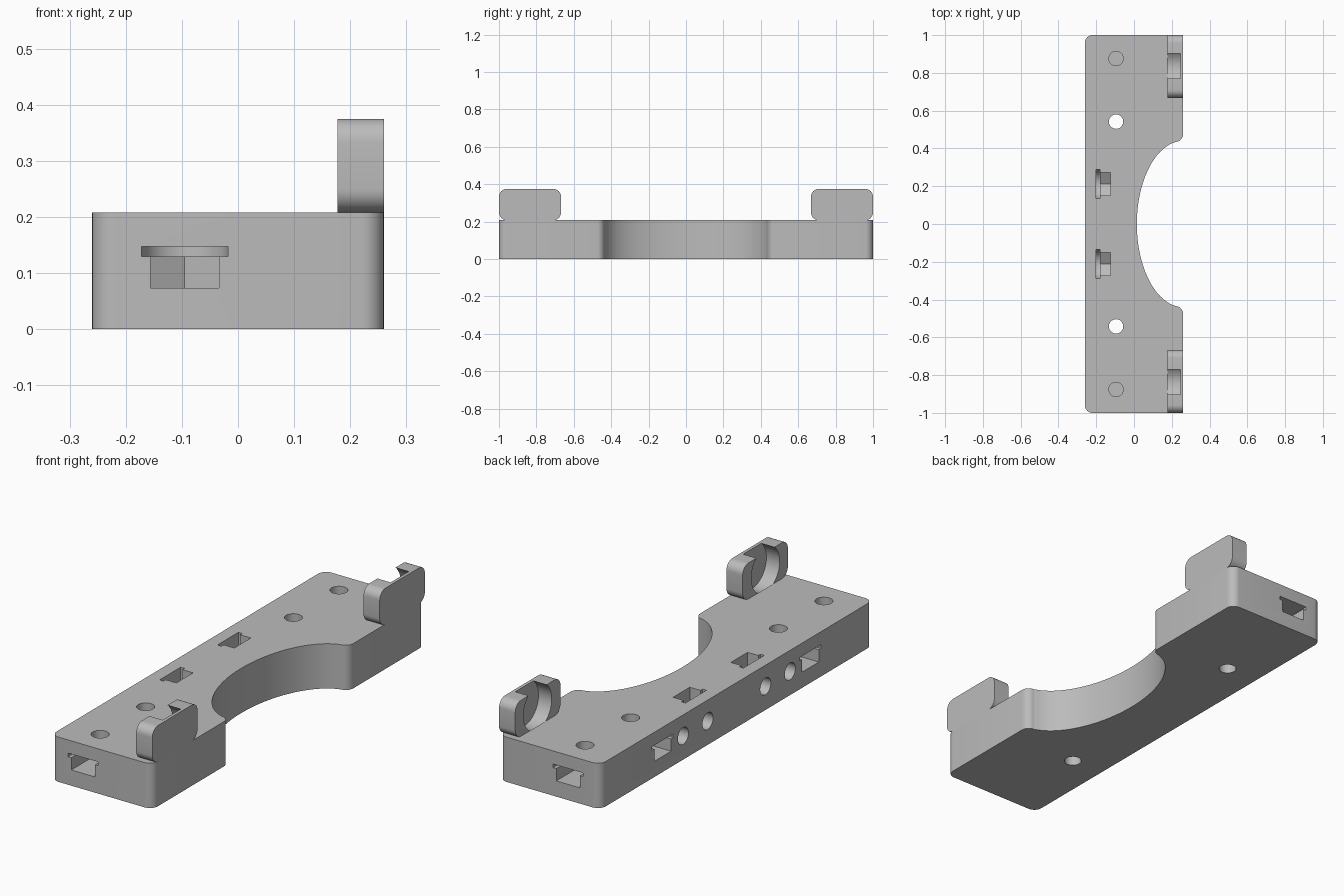
import bpy, bmesh, math
from mathutils import Vector

if "Cube" in bpy.data.objects:
    bpy.data.objects.remove(bpy.data.objects["Cube"])

X, Y, Z = Vector((1, 0, 0)), Vector((0, 1, 0)), Vector((0, 0, 1))
TOP = 0.208        # height of the base
BOLT_X = -0.095    # line of the vertical bolts
BORE_Z = 0.11      # height of the horizontal bores

grey = bpy.data.materials.new("plain grey")
grey.use_nodes = True
grey.diffuse_color = (0.5, 0.5, 0.5, 1)
grey.node_tree.nodes["Principled BSDF"].inputs["Base Color"].default_value = (0.5, 0.5, 0.5, 1)


def arc(cx, cy, rx, ry, start, end, n):
    angles = [math.radians(start + (end - start) * i / n) for i in range(n + 1)]
    return [(cx + rx * math.cos(a), cy + ry * math.sin(a)) for a in angles]


def circle(cx, cy, r, n=40):
    return arc(cx, cy, r, r, 0, 360, n)[:-1]


def rounded_rect(x0, y0, x1, y1, r):
    return (arc(x0 + r, y0 + r, r, r, 180, 270, 8) + arc(x1 - r, y0 + r, r, r, 270, 360, 8)
            + arc(x1 - r, y1 - r, r, r, 0, 90, 8) + arc(x0 + r, y1 - r, r, r, 90, 180, 8))


def prism(name, outline, lo, hi, u=X, v=Y, h=Z, origin=Vector()):
    """Extrude an outline in the u-v plane from lo to hi along h."""
    bm = bmesh.new()
    face = bm.faces.new([bm.verts.new(origin + u * a + v * b + h * lo) for a, b in outline])
    made = bmesh.ops.extrude_face_region(bm, geom=[face])["geom"]
    bmesh.ops.translate(bm, vec=h * (hi - lo),
                        verts=[g for g in made if isinstance(g, bmesh.types.BMVert)])
    bmesh.ops.recalc_face_normals(bm, faces=bm.faces)
    mesh = bpy.data.meshes.new(name)
    bm.to_mesh(mesh)
    bm.free()
    mesh.materials.append(grey)
    obj = bpy.data.objects.new(name, mesh)
    bpy.context.collection.objects.link(obj)
    return obj


def activate(obj):
    bpy.ops.object.select_all(action='DESELECT')
    obj.select_set(True)
    bpy.context.view_layer.objects.active = obj


def cut(obj, cutter):
    cutter.hide_render = True
    mod = obj.modifiers.new("cut", 'BOOLEAN')
    mod.operation, mod.solver, mod.object = 'DIFFERENCE', 'EXACT', cutter
    activate(obj)
    bpy.ops.object.modifier_apply(modifier=mod.name)
    bpy.data.objects.remove(cutter)


def nut_trap(obj, origin, u, v, h, reach, nut, washer):
    """Hexagonal nut slot with a wider washer slot, open along +u."""
    w = 0.061
    tip, shoulder = 2 * w / math.sqrt(3), w / math.sqrt(3)
    hexagon = [(reach, -w), (reach, w), (-shoulder, w), (-tip, 0), (-shoulder, -w)]
    disc = [(reach, -0.077), (reach, 0.077)] + arc(0, 0, 0.077, 0.077, 90, 270, 24)
    cut(obj, prism("nut_cutter", hexagon, *nut, u, v, h, origin))
    cut(obj, prism("washer_cutter", disc, *washer, u, v, h, origin))


# Base plate with rounded corners and a curved notch
outline = (arc(-0.22, -0.96, 0.04, 0.04, 180, 270, 8)
           + arc(0.22, -0.96, 0.04, 0.04, 270, 360, 8)
           + arc(0.22, -0.475, 0.04, 0.04, 0, 90, 8)
           + arc(0.26, 0, 0.245, 0.44, 260, 100, 64)
           + arc(0.22, 0.475, 0.04, 0.04, 270, 360, 8)
           + arc(0.22, 0.96, 0.04, 0.04, 0, 90, 8)
           + arc(-0.22, 0.96, 0.04, 0.04, 90, 180, 8))
base = prism("base_plate", outline, 0, TOP)

for side, label in ((-1, "front"), (1, "back")):
    # Vertical bolt holes: blind at the end, through nearer the middle
    cut(base, prism("bore", circle(BOLT_X, side * 0.876, 0.038), 0.1, 0.3))
    cut(base, prism("bore", circle(BOLT_X, side * 0.542, 0.038), -0.1, 0.3))
    # Nut slots entering from the end face and from the long face
    flat = dict(h=Z, nut=(0.073, 0.14), washer=(0.13, 0.147))
    nut_trap(base, Vector((BOLT_X, side * 0.876, 0)), Y * side, X, reach=0.2, **flat)
    nut_trap(base, Vector((BOLT_X, side * 0.542, 0)), -X, Y, reach=0.25, **flat)
    # Nut slot entering from the top
    nut_trap(base, Vector((0, side * 0.212, BORE_Z)), Z, Y, X, reach=0.2,
             nut=(-0.19, -0.125), washer=(-0.2, -0.18))
    # Horizontal bores in the long face
    for y, depth in ((0.212, -0.15), (0.392, -0.125)):
        cut(base, prism("bore", circle(side * y, BORE_Z, 0.039), -0.35, depth, Y, Z, X))

    # Upright clip with a round recess that breaks through its top
    y0, y1 = sorted((side * 0.668, side))
    clip = prism(label + "_clip", rounded_rect(y0, TOP, y1, 0.375, 0.042),
                 0.177, 0.26, Y, Z, X)
    recess = circle(side * 0.836, 0.295, 0.104, 64)
    cut(clip, prism("recess", recess, 0.1, 0.245, Y, Z, X))
    cut(base, prism("recess", recess, 0.177, 0.245, Y, Z, X))
    activate(clip)
    bpy.ops.object.shade_smooth_by_angle(angle=math.radians(30))

activate(base)
bpy.ops.object.shade_smooth_by_angle(angle=math.radians(30))
